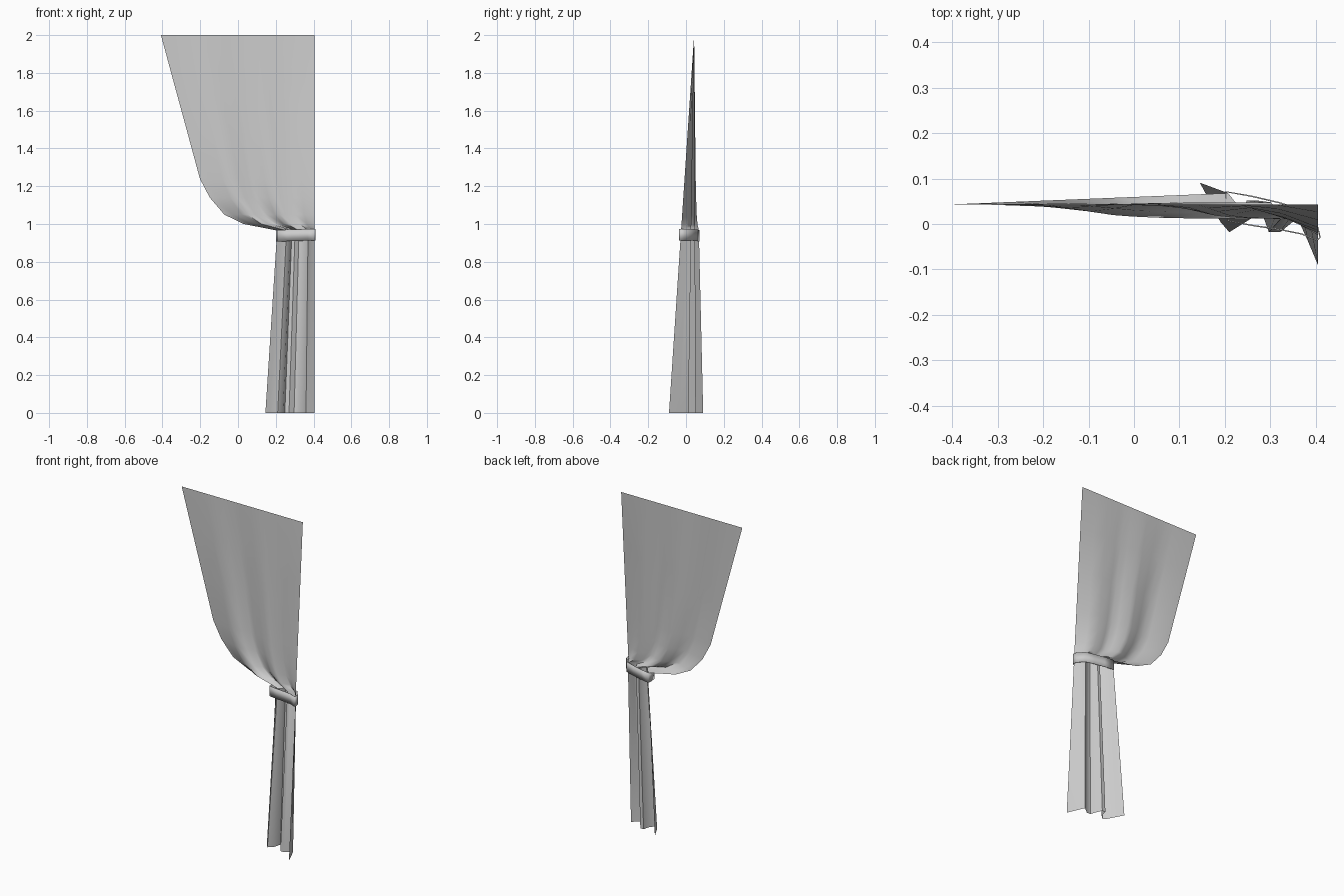
import bpy

if "Cube" in bpy.data.objects:
    bpy.data.objects.remove(bpy.data.objects["Cube"])

def make_object(name, verts, faces, angle):
    mesh = bpy.data.meshes.new(name)
    mesh.from_pydata(verts, [], faces)
    mesh.update()
    ob = bpy.data.objects.new(name, mesh)
    bpy.context.collection.objects.link(ob)
    bpy.ops.object.select_all(action='DESELECT')
    ob.select_set(True)
    bpy.context.view_layer.objects.active = ob
    bpy.ops.object.shade_smooth_by_angle(angle=angle)
    return ob

def grid_faces(rows, cols, closed=False):
    n = cols if closed else cols - 1
    return [(r * cols + c, (r + 1) * cols + c,
             (r + 1) * cols + (c + 1) % cols, r * cols + (c + 1) % cols)
            for r in range(rows - 1) for c in range(n)]

LEFT, RIGHT, TOP_Y, TIE_Z = -0.408, 0.405, 0.043, 0.965

# Folded hem at the floor, left to right
hem = [(0.145, 0.091), (0.167, 0.05), (0.19, 0.005), (0.21, -0.018), (0.238, 0.008),
       (0.248, 0.052), (0.27, 0.052), (0.287, 0.01), (0.297, -0.018), (0.322, -0.018),
       (0.36, 0.013), (0.382, -0.035), (0.405, -0.09)]
lengths = [0]
for a, b in zip(hem, hem[1:]):
    lengths.append(lengths[-1] + ((a[0] - b[0]) ** 2 + (a[1] - b[1]) ** 2) ** 0.5)
us = [l / lengths[-1] for l in lengths]

# Sweep of the gathered part: share of sideways reach left, height
drape = [(1, 2.0), (0.89, 1.75), (0.775, 1.49), (0.665, 1.24), (0.58, 1.14),
         (0.455, 1.05), (0.29, 1.0), (0.12, 0.98), (0, TIE_Z)]

# Curtain cloth
verts = []
for s, z in drape:
    for u, (bx, by) in zip(us, hem):
        tx = RIGHT - (RIGHT - bx) * 0.76
        ty = TOP_Y + (by - TOP_Y) * 0.52
        fall = (2 - z) / (2 - TIE_Z)
        w = min(1, u / 0.15)
        f = (1 - s) * (1 - w) + fall * w
        top_x = LEFT + (RIGHT - LEFT) * u
        verts.append((tx + (top_x - tx) * s, TOP_Y + (ty - TOP_Y) * f, z))
verts += [(x, y, 0) for x, y in hem]
make_object("curtain", verts, grid_faces(len(drape) + 1, len(hem)), 0.9)

# Tieback band, a thin closed strip around the gathered cloth
band = [(0.203, 0.071), (0.202, 0.04), (0.208, 0.007), (0.26, -0.003), (0.32, -0.012),
        (0.37, -0.022), (0.402, -0.036), (0.41, -0.03), (0.405, -0.008), (0.375, 0.03),
        (0.32, 0.047), (0.26, 0.061)]
verts = []
for z in (0.968, 0.907):
    for x, y in band:
        verts.append((x, y, z + 0.006 * (x - 0.2) / 0.2))
tie = make_object("tieback", verts, grid_faces(2, len(band), True), 0.8)
solid = tie.modifiers.new("thickness", 'SOLIDIFY')
solid.thickness = 0.003
solid.offset = 0
